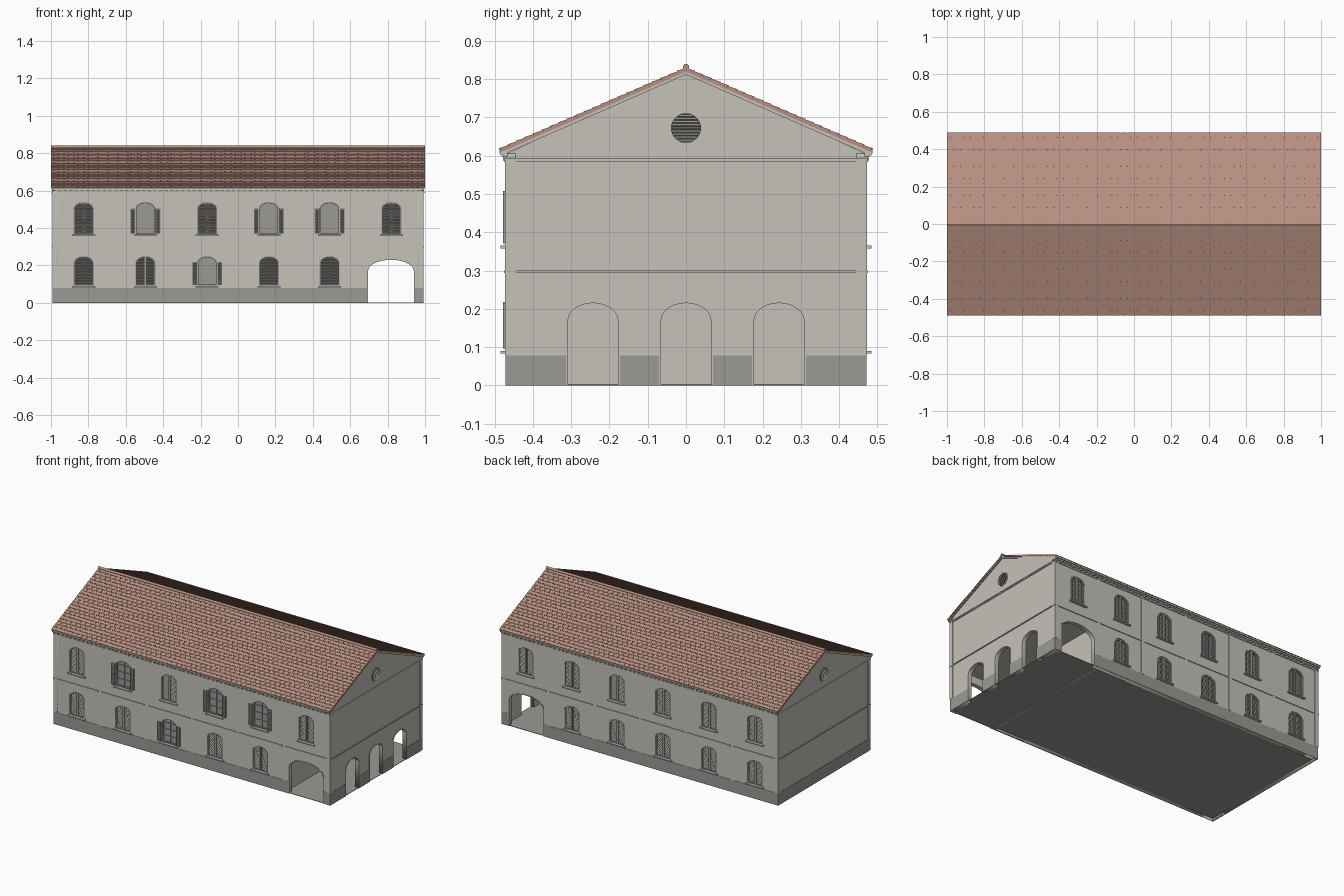
import bpy, bmesh
from math import sin, cos, pi, atan2, hypot, sqrt
from mathutils import Matrix

if "Cube" in bpy.data.objects:
    bpy.data.objects.remove(bpy.data.objects["Cube"])


def material(name, r, g, b):
    m = bpy.data.materials.new(name)
    m.use_nodes = True
    m.diffuse_color = (r, g, b, 1)
    m.node_tree.nodes["Principled BSDF"].inputs["Base Color"].default_value = (r, g, b, 1)
    return m


plaster = material("plaster", .56, .54, .49)
stone = material("grey stone", .33, .32, .30)
timber = material("grey timber", .33, .32, .30)
tile = material("terracotta", .48, .28, .22)

HX, HY = .99, .47            # wall faces
FRONT, BACK, RIGHT, LEFT = 0, pi, pi / 2, -pi / 2


def place(mesh, name, loc=(0, 0, 0), turn=0):
    ob = bpy.data.objects.new(name, mesh)
    ob.location, ob.rotation_euler = loc, (0, 0, turn)
    bpy.context.collection.objects.link(ob)
    return ob


def box(bm, x0, x1, y0, y1, z0, z1, tilt=0):
    size = Matrix.Diagonal((x1 - x0, y1 - y0, z1 - z0, 1))
    at = Matrix.Translation(((x0 + x1) / 2, (y0 + y1) / 2, (z0 + z1) / 2))
    bmesh.ops.create_cube(bm, size=1, matrix=at @ Matrix.Rotation(tilt, 4, 'X') @ size)


def box_mesh(name, mat, boxes):
    bm = bmesh.new()
    for b in boxes:
        box(bm, *b)
    me = bpy.data.meshes.new(name)
    bm.to_mesh(me)
    bm.free()
    me.materials.append(mat)
    return me


def plate(name, mat, outlines, d0, d1):
    """Upright plate from outlines with holes, facing -y, between depths d0 and d1."""
    cu = bpy.data.curves.new(name, 'CURVE')
    cu.dimensions, cu.fill_mode, cu.extrude = '2D', 'BOTH', (d1 - d0) / 2
    for pts in outlines:
        s = cu.splines.new('POLY')
        s.points.add(len(pts) - 1)
        for p, (x, z) in zip(s.points, pts):
            p.co = (x, z, 0, 1)
        s.use_cyclic_u = True
    ob = place(cu, name)
    bpy.context.view_layer.update()
    me = bpy.data.meshes.new_from_object(ob.evaluated_get(bpy.context.evaluated_depsgraph_get()))
    bpy.data.objects.remove(ob)
    me.transform(Matrix.Translation((0, (d0 + d1) / 2, 0)) @ Matrix.Rotation(pi / 2, 4, 'X'))
    me.name = name
    me.materials.clear()
    me.materials.append(mat)
    return me


def arch(cx, z0, half, top, rise, n=14):
    """Arch outline from its lower left to its lower right corner."""
    curve = [(cx - half * cos(pi * i / n), top - rise + rise * sin(pi * i / n)) for i in range(n + 1)]
    return [(cx - half, z0)] + curve + [(cx + half, z0)]


def circle(z, r, n=32):
    return [(r * cos(2 * pi * i / n), z + r * sin(2 * pi * i / n)) for i in range(n)]


# Layout
cols = [-.825, -.495, -.165, .165, .49, .82]
floors = {"lower": (.09, .16, cols[:5]), "upper": (.365, .175, cols)}
opened = {("lower", 2), ("upper", 1), ("upper", 3), ("upper", 4)}
HALF, RISE = .054, .036
GATE = (.8175, 0, .1225, .23, .06)
doors = [(y, 0, .065, .215, .045) for y in (-.243, 0, .243)]
VENT = .672

# Long walls; the back one is mirrored so its gate lines up
for side, turn, flip in (("front", FRONT, 1), ("back", BACK, -1)):
    gate = arch(GATE[0] * flip, *GATE[1:])
    corners = [(-HX, 0), (HX, 0), (HX, .605), (-HX, .605)]
    outline = corners[:1] + gate + corners[1:]
    holes = [arch(x * flip, z, HALF, z + h, RISE) for z, h, xs in floors.values() for x in xs]
    loc = (0, -HY * flip, 0)
    place(plate(side + "_wall", plaster, [outline] + holes, 0, .025), side + "_wall", loc, turn)
    g = (GATE[0] * flip, 0)
    trim = arch(*g, GATE[2] + .006, GATE[3] + .006, GATE[4]) + gate[::-1]
    place(plate(side + "_gate_trim", plaster, [trim], -.002, .01), side + "_gate_trim", loc, turn)

# Gable walls with round vents
for side, turn, sx in (("right", RIGHT, 1), ("left", LEFT, -1)):
    openings = doors if sx > 0 else []
    outline = [(-HY, 0)] + [p for d in openings for p in arch(*d)]
    outline += [(HY, 0), (HY, .605), (0, .818), (-HY, .605)]
    loc = (HX * sx, 0, 0)
    place(plate(side + "_wall", plaster, [outline, circle(VENT, .038)], 0, .025), side + "_wall", loc, turn)
    for d in openings:
        trim = arch(d[0], 0, d[2] + .005, d[3] + .005, d[4]) + arch(*d)[::-1]
        place(plate("door_trim", plaster, [trim], -.002, .01), "door_trim", loc, turn)
    ring = [circle(VENT, .044), circle(VENT, .038)]
    place(plate("vent_ring", plaster, ring, -.003, .01), "vent_ring", loc, turn)
    place(plate("vent_back", timber, [circle(VENT, .04)], .018, .022), "vent_back", loc, turn)
    slats = []
    for i in range(-4, 5):
        z = i * .008
        w = sqrt(.039 ** 2 - z * z)
        slats.append((-w, w, .003, .012, VENT + z - .001, VENT + z + .001, .6))
    place(box_mesh("vent_slats", timber, slats), "vent_slats", loc, turn)
    # Sloping moulding under the roof edge
    rake = [(-.484, .600), (0, .812), (.484, .600), (.484, .615), (0, .827), (-.484, .615)]
    place(plate("gable_moulding", plaster, [rake], -.005, .01), "gable_moulding", loc, turn)

# Windows: louvred shutters or open leaves, with sills
for floor, (z, h, xs) in floors.items():
    full = arch(0, 0, HALF, h, RISE)
    frame = plate("window_frame", timber, [full, arch(0, .007, HALF - .007, h - .007, RISE - .004)], .004, .014)
    back = plate("window_pane", timber, [full], .016, .02)
    slats = [(-.0065, -.0008, .004, .014, 0, h - .003), (.0008, .0065, .004, .014, 0, h - .003)]
    n = int(h / .008)
    for i in range(1, n):
        sz = i * h / n
        up = max(0, (sz - h + RISE) / RISE)
        w = (HALF - .004) * sqrt(1 - up * up)
        slats.append((-w, w, .006, .014, sz - .001, sz + .001, .6))
    louvres = box_mesh("shutter_louvres", timber, slats)
    mullion = box_mesh("window_bars", timber, [(-.003, .003, .010, .017, 0, h - .002)] +
                       [(-HALF, HALF, .011, .017, f * h - .002, f * h + .002) for f in (.27, .53, .79)])
    sill = box_mesh("window_sill", plaster, [(-.062, .062, -.014, .015, -.007, 0)])
    leaf = []
    for s in (-1, 1):
        a, b = sorted((s * .055, s * .08))
        leaf += [(a, b, -.004, .001, .006, h - .032), (a, a + .004, -.008, 0, .006, h - .032),
                 (b - .004, b, -.008, 0, .006, h - .032)]
        leaf += [(a, b, -.008, -.003, k * .008, k * .008 + .002, .6) for k in range(1, int((h - .04) / .008) + 1)]
    leaves = box_mesh("open_shutters", timber, leaf)
    for side, turn, y in (("front", FRONT, -HY), ("back", BACK, HY)):
        for i, x in enumerate(xs):
            is_open = side == "front" and (floor, i) in opened
            parts = [frame, back, sill] + ([mullion, leaves] if is_open else [louvres])
            for me in parts:
                place(me, f"{side}_{floor}_{me.name}", (x, y, z), turn)

# Plinth, pilasters, belts and cornice, mirrored front to back
gate_l, gate_r = GATE[0] - GATE[2] - .006, GATE[0] + GATE[2] + .006
plinth, pilasters, belts, cornice = [], [], [], []
posts = [-.979, -.66, -.33, 0, .33, .66, .979]
for s in (-1, 1):
    def out(x0, x1, d, z0, z1):
        return (x0, x1, *sorted((s * (HY - .004), s * (HY + d))), z0, z1)
    plinth += [out(-HX - .002, gate_l, .002, 0, .078), out(gate_r, HX + .002, .002, 0, .078)]
    pilasters += [out(x - .011, x + .011, .003, .078, .588) for x in posts]
    belts += [out(a + .011, b - .011, .005, .294, .300) for a, b in zip(posts, posts[1:])]
    cornice += [out(-HX, HX, .004, .582, .588), out(-HX - .003, HX + .003, .010, .598, .606),
                out(-HX - .005, HX + .005, .017, .606, .614)]
    cornice += [out(-.975 + i * .03, -.963 + i * .03, .008, .588, .598) for i in range(66)]

# The same trims on the gable ends
cuts = [-HY] + [e for d in doors for e in (d[0] - d[2] - .005, d[0] + d[2] + .005)] + [HY]
for s in (-1, 1):
    def end(y0, y1, d, z0, z1):
        return (*sorted((s * (HX - .004), s * (HX + d))), y0, y1, z0, z1)
    spans = zip(cuts[::2], cuts[1::2]) if s > 0 else [(-HY, HY)]
    plinth += [end(a, b, .002, 0, .078) for a, b in spans]
    for t in (-1, 1):
        a, b = sorted((t * .445, t * (HY + .003)))
        pilasters.append(end(a, b, .003, .078, .588))
    belts += [end(-.475, .475, .005, .294, .300), end(-.473, .473, .004, .583, .588),
              end(-.475, .475, .006, .588, .594)]
place(box_mesh("plinth", stone, plinth), "plinth")
place(box_mesh("pilasters", plaster, pilasters), "pilasters")
place(box_mesh("belt_courses", plaster, belts), "belt_courses")
place(box_mesh("cornice", plaster, cornice), "cornice")

# Passage behind the arches, and the ground slab
place(box_mesh("passage", plaster, [(.655, .67, -.46, .46, 0, .29), (.66, .98, -.46, .46, .28, .29)]), "passage")
place(box_mesh("floor_slab", stone, [(-.985, .66, -.465, .465, 0, .004), (.66, .988, -.468, .468, 0, .003)]),
      "floor_slab")

# Tiled roof: one slope built flat, tilted, then placed on both sides
EAVE_Y, EAVE_Z, RIDGE_Z = .487, .614, .826
length, pitch = hypot(EAVE_Y, RIDGE_Z - EAVE_Z), atan2(RIDGE_Z - EAVE_Z, EAVE_Y)
ROWS, COUNT = 22, 56
step, width = length / ROWS, 2 / COUNT
roof = [(-.998, .998, 0, length, -.006, .001)]
for r in range(ROWS):
    shift = width / 2 * (r % 2)
    for c in range(COUNT + r % 2):
        x0 = max(-1, -1 + c * width - shift)
        x1 = min(1, -1 + (c + 1) * width - shift)
        roof.append((x0 + .0007, x1 - .0007, r * step, min(length, (r + 1.1) * step), .0005, .0045, -.09))
slope = box_mesh("roof_slope", tile, roof)
slope.transform(Matrix.Translation((0, -EAVE_Y, EAVE_Z)) @ Matrix.Rotation(pitch, 4, 'X'))
place(slope, "front_roof", turn=FRONT)
place(slope, "back_roof", turn=BACK)

# Ridge cap
bm = bmesh.new()
bmesh.ops.create_cone(bm, cap_ends=True, segments=12, radius1=.008, radius2=.008, depth=2,
                      matrix=Matrix.Translation((0, 0, .832)) @ Matrix.Rotation(pi / 2, 4, 'Y'))
cap = bpy.data.meshes.new("ridge_cap")
bm.to_mesh(cap)
bm.free()
cap.materials.append(tile)
place(cap, "ridge_cap")
